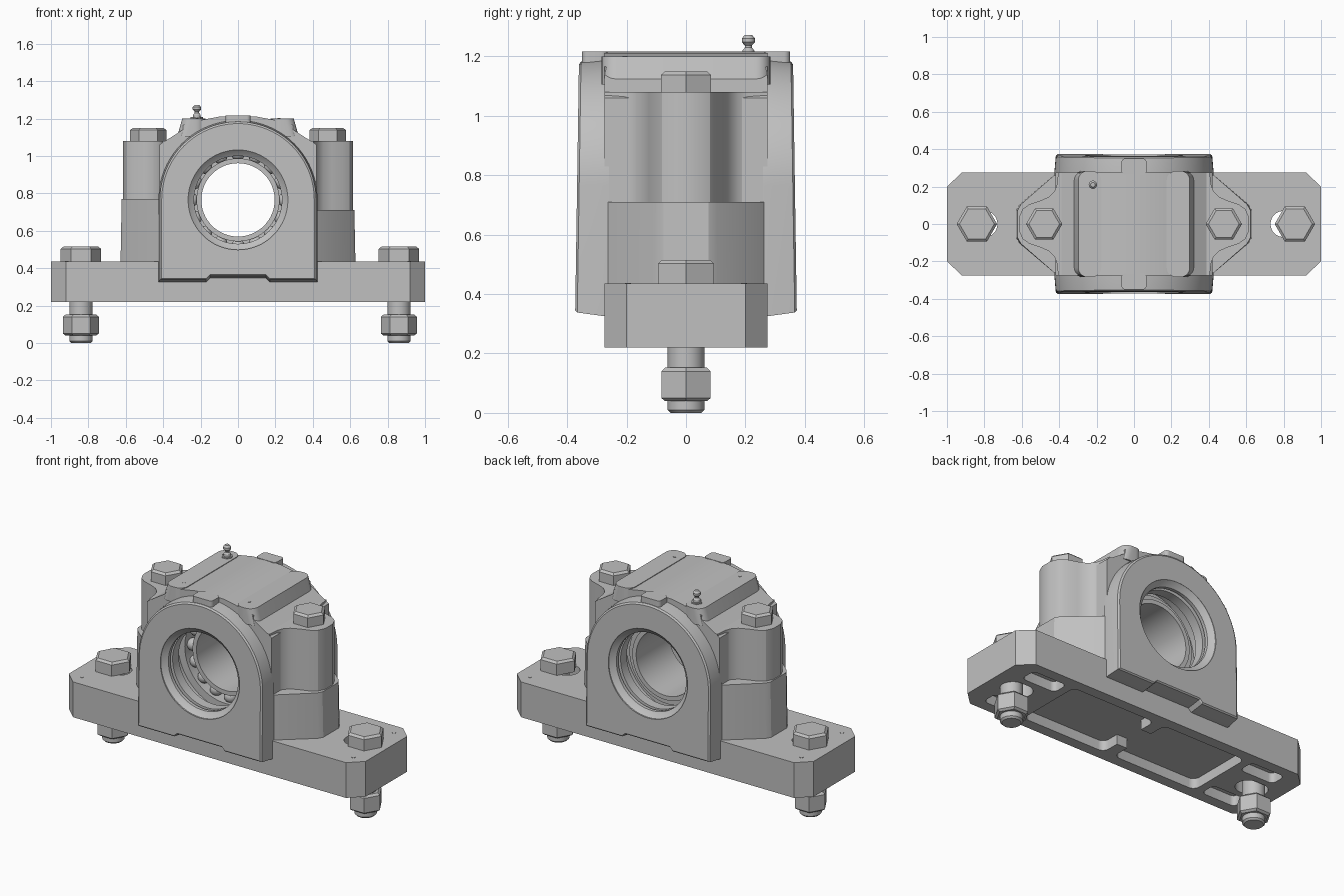
import bpy, bmesh
from math import pi, cos, sin, radians

cube = bpy.data.objects.get("Cube")
if cube:
    bpy.data.objects.remove(cube, do_unlink=True)

steel = bpy.data.materials.new("cast_grey")
steel.use_nodes = True
GREY = (0.53, 0.53, 0.53, 1)
steel.diffuse_color = GREY
steel.node_tree.nodes["Principled BSDF"].inputs["Base Color"].default_value = GREY

BORE_Z = 0.765


def shade(ob):
    bpy.ops.object.select_all(action='DESELECT')
    ob.select_set(True)
    bpy.context.view_layer.objects.active = ob
    bpy.ops.object.shade_smooth_by_angle(angle=radians(28))


def loft(name, rings, closed=False):
    """Skin equal-length rings; cap the ends, or join them when closed."""
    bm = bmesh.new()
    vs = [[bm.verts.new(p) for p in ring] for ring in rings]
    n = len(vs[0])
    pairs = list(zip(vs, vs[1:])) + ([(vs[-1], vs[0])] if closed else [])
    for a, b in pairs:
        for i in range(n):
            j = (i + 1) % n
            bm.faces.new((a[i], a[j], b[j], b[i]))
    if not closed:
        bm.faces.new(vs[0])
        bm.faces.new(vs[-1])
    bmesh.ops.recalc_face_normals(bm, faces=bm.faces)
    mesh = bpy.data.meshes.new(name)
    bm.to_mesh(mesh)
    bm.free()
    mesh.materials.append(steel)
    ob = bpy.data.objects.new(name, mesh)
    bpy.context.collection.objects.link(ob)
    shade(ob)
    return ob


def prism(name, outline, z0, z1):
    return loft(name, [[(x, y, z) for x, y in outline] for z in (z0, z1)])


def turned(name, profile, x, y, z, sides=32):
    """Turn an (radius, height) profile about a vertical axis."""
    ang = [2 * pi * i / sides for i in range(sides)]
    return loft(name, [[(x + r * cos(a), y + r * sin(a), z + h) for a in ang]
                       for r, h in profile])


def bored(name, profile, closed=False, sides=64):
    """Turn an (radius, y) profile about the bore axis."""
    ang = [2 * pi * i / sides for i in range(sides)]
    return loft(name, [[(r * cos(a), y, BORE_Z + r * sin(a)) for a in ang]
                       for r, y in profile], closed)


def rounded(x0, x1, y0, y1, r, steps=6):
    """Rectangle outline with rounded corners."""
    pts = []
    corners = [(x1 - r, y1 - r), (x0 + r, y1 - r), (x0 + r, y0 + r), (x1 - r, y0 + r)]
    for k, (cx, cy) in enumerate(corners):
        for i in range(steps + 1):
            a = pi / 2 * (k + i / steps)
            pts.append((cx + r * cos(a), cy + r * sin(a)))
    return pts


def cut(ob, cutter):
    cutter.hide_render = True
    mod = ob.modifiers.new("cut", 'BOOLEAN')
    mod.operation = 'DIFFERENCE'
    mod.solver = 'EXACT'
    mod.object = cutter
    bpy.context.view_layer.objects.active = ob
    bpy.ops.object.modifier_apply(modifier=mod.name)
    bpy.data.objects.remove(cutter, do_unlink=True)
    shade(ob)


# Foot plate with bolt slots and shallow pockets underneath
corner = [(1, -0.2), (1, 0.2), (0.92, 0.275), (-0.92, 0.275),
          (-1, 0.2), (-1, -0.2), (-0.92, -0.275), (0.92, -0.275)]
base = prism("base_plate", corner, 0.22, 0.435)
for s in (-1, 1):
    slot = sorted((s * 0.73, s * 0.92))
    cut(base, prism("slot_cutter", rounded(*slot, -0.07, 0.07, 0.069), 0.1, 0.6))
    big = sorted((s * 0.035, s * 0.6))
    cut(base, prism("pocket_cutter", rounded(*big, -0.21, 0.21, 0.04), 0.1, 0.28))
    for t in (-1, 1):
        end_x = sorted((s * 0.65, s * 0.88))
        end_y = sorted((t * 0.11, t * 0.21))
        cut(base, prism("end_cutter", rounded(*end_x, *end_y, 0.03), 0.1, 0.28))
cut(base, prism("link_cutter", rounded(-0.1, 0.1, -0.1, 0.1, 0.02), 0.1, 0.28))

# Bore shape shared by the body and both end flanges
half = [(0.267, -0.5), (0.267, -0.362), (0.25, -0.345), (0.235, -0.335), (0.235, -0.315),
        (0.262, -0.314), (0.262, -0.295), (0.235, -0.294), (0.235, -0.235), (0.32, -0.23)]
bore = half + [(r, -y) for r, y in reversed(half)]

# Central body under the cap
side = [(0.42, 0.43), (0.42, 1.06), (0.295, 1.14), (0.295, 1.165), (0.18, 1.195), (0.1, 1.21)]
outline = side + [(0, 1.216)] + [(-x, z) for x, z in reversed(side)]
body = loft("housing_body", [[(x, y, z) for x, z in outline] for y in (-0.275, 0.275)])
cut(body, bored("bore_cutter", bore))


# Arched end flanges, drafted outwards, with a notch at the bottom
def flange_ring(radius, foot, y, lean):
    pts = [(radius * cos(pi * i / 40), BORE_Z + radius * sin(pi * i / 40)) for i in range(41)]
    pts += [(-radius, foot), (-0.17, foot), (-0.15, foot + 0.02),
            (0.15, foot + 0.02), (0.17, foot), (radius, foot)]
    return [(x, y - lean * (z - foot), z) for x, z in pts]


for s, label in ((-1, "front"), (1, "back")):
    rings = [flange_ring(0.425, 0.325, s * 0.26, 0), flange_ring(0.425, 0.327, s * 0.285, 0),
             flange_ring(0.418, 0.338, s * 0.366, s * 0.015),
             flange_ring(0.408, 0.345, s * 0.373, s * 0.015)]
    flange = loft(label + "_flange", rings)
    cut(flange, bored("bore_cutter", bore))
    tab_y = sorted((s * 0.265, s * 0.35))
    prism(label + "_tab", rounded(-0.067, 0.067, *tab_y, 0.02), 1.14, 1.217)

# Bolt lobes: faceted lower half, waisted upper half
low = [(0.38, 0.275), (0.41, 0.275), (0.605, 0.105), (0.622, 0.075)]
up = [(0.38, 0.275), (0.405, 0.275), (0.412, 0.21), (0.425, 0.175), (0.455, 0.145),
      (0.5, 0.125), (0.56, 0.105), (0.595, 0.08), (0.615, 0.035)]


def lobe(points, s, grow=0.0):
    full = points + [(x, -y) for x, y in reversed(points)]
    return [(s * (x + (grow if x > 0.6 else 0)), y) for x, y in full]


for s, label, split in ((-1, "right", 0.77), (1, "left", 0.71)):
    loft(label + "_lower_lobe", [[(x, y, 0.43) for x, y in lobe(low, s, 0.006)],
                                 [(x, y, split) for x, y in lobe(low, s)]])
    prism(label + "_upper_lobe", lobe(up, s), split - 0.01, 1.08)
    # Raised cap rail
    rail = [[(s * x, y, z) for x, y in rounded(0.175, edge, -0.284, 0.284, 0.05)]
            for edge, z in ((0.325, 1.105), (0.298, 1.2))]
    loft(label + "_cap_rail", rail)
    # Cap bolt
    turned(label + "_cap_bolt", [(0.097, 0), (0.097, 0.058), (0.082, 0.07)],
           s * 0.48, 0, 1.08, 6)

# Foot bolts with shank, nut and tip
for x, label in ((-0.84, "right"), (0.86, "left")):
    turned(label + "_foot_bolt_head", [(0.108, 0), (0.108, 0.068), (0.093, 0.08)],
           x, 0, 0.435, 6)
    turned(label + "_foot_bolt_shank", [(0.052, 0), (0.062, 0.01), (0.062, 0.44)], x, 0, 0)
    turned(label + "_foot_nut", [(0.082, 0.04), (0.096, 0.05), (0.096, 0.14), (0.082, 0.152)],
           x, 0, 0, 6)

# Bearing: sleeve, outer race, lock washer and two rows of balls
bored("bearing_sleeve", [(0.196, -0.12), (0.222, -0.12), (0.222, 0.2), (0.196, 0.2)], True)
bored("outer_race", [(0.275, -0.12), (0.325, -0.12), (0.325, 0.12), (0.275, 0.12)], True)
bored("lock_washer", [(0.22, 0.16), (0.255, 0.16), (0.255, 0.18), (0.22, 0.18)], True)
for row, y in (("front", -0.07), ("back", 0.07)):
    for i in range(16):
        a = 2 * pi * i / 16
        bpy.ops.mesh.primitive_uv_sphere_add(
            segments=16, ring_count=8, radius=0.038,
            location=(0.25 * cos(a), y, BORE_Z + 0.25 * sin(a)))
        ball = bpy.context.object
        ball.name = row + "_ball"
        ball.data.materials.append(steel)
        shade(ball)

# Grease nipple
turned("grease_nipple_seat", [(0.033, 0), (0.033, 0.012)], -0.22, 0.21, 1.195, 6)
turned("grease_nipple", [(0.022, 0), (0.02, 0.025), (0.012, 0.035), (0.012, 0.042), (0.022, 0.053),
                         (0.022, 0.066), (0.012, 0.078)], -0.22, 0.21, 1.195, 20)

# Small locating pins on the foot plate and cap
for sx in (-1, 1):
    for sy in (-1, 1):
        turned("foot_pin", [(0.01, 0), (0.01, 0.004)], sx * 0.915, sy * 0.195, 0.433, 12)
    turned("cap_pin", [(0.008, 0), (0.008, 0.004)], sx * 0.22, -0.205, 1.198, 12)
